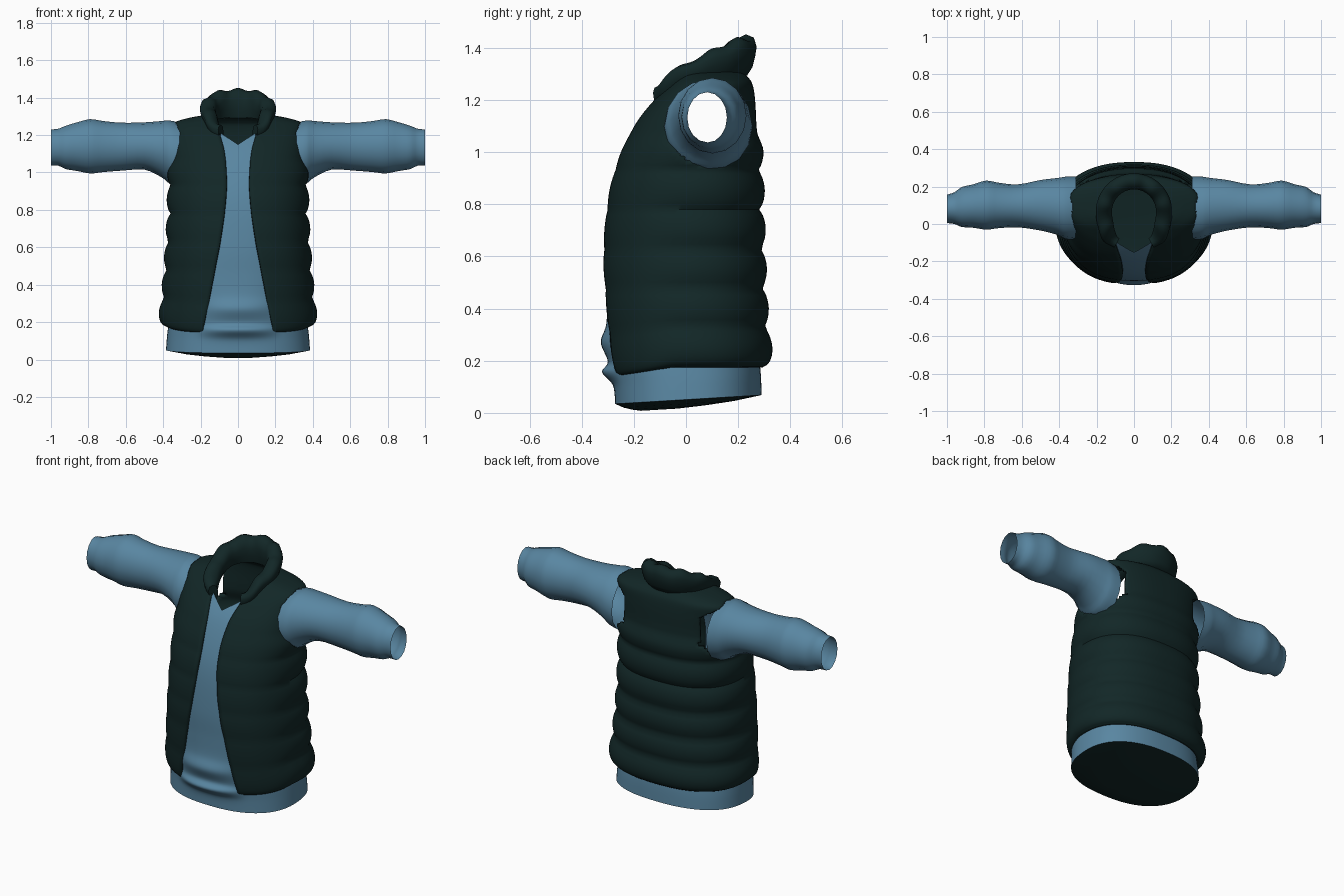
import bpy, bmesh, math
from mathutils import Vector

if "Cube" in bpy.data.objects:
    bpy.data.objects.remove(bpy.data.objects["Cube"])


def material(name, rgb):
    m = bpy.data.materials.new(name)
    m.use_nodes = True
    m.diffuse_color = (*rgb, 1)
    m.node_tree.nodes["Principled BSDF"].inputs["Base Color"].default_value = (*rgb, 1)
    return m


DARK = material("dark green padding", (0.006, 0.02, 0.02))
BLUE = material("blue cloth", (0.10, 0.24, 0.36))


def finish(bm, name, mat, angle=50):
    """Turn a bmesh into a smooth shaded object."""
    bmesh.ops.recalc_face_normals(bm, faces=bm.faces)
    me = bpy.data.meshes.new(name)
    bm.to_mesh(me)
    bm.free()
    me.materials.append(mat)
    me.shade_smooth()
    me.set_sharp_from_angle(angle=math.radians(angle))
    ob = bpy.data.objects.new(name, me)
    bpy.context.collection.objects.link(ob)
    return ob


def spline(rows, steps):
    """Catmull-Rom interpolation through a list of rows."""
    out = []
    for i in range(len(rows) - 1):
        quad = [rows[max(0, min(len(rows) - 1, i + k))] for k in (-1, 0, 1, 2)]
        for s in range(steps):
            t = s / steps
            out.append([b + t * ((c - a) + t * (2*a - 5*b + 4*c - d + t * (3*b - a - 3*c + d))) / 2
                        for a, b, c, d in zip(*quad)])
    return out + [list(rows[-1])]


def skin(rings, closed):
    """Join successive rings of points with quads."""
    bm = bmesh.new()
    vs = [[bm.verts.new(p) for p in r] for r in rings]
    n = len(vs[0])
    for a, b in zip(vs, vs[1:]):
        for i in range(n if closed else n - 1):
            j = (i + 1) % n
            bm.faces.new((a[i], a[j], b[j], b[i]))
    return bm, vs


def spow(v, p):
    return math.copysign(abs(v) ** p, v)


def oval(hw, yf, yb, a, n=2.4):
    """Point on a rounded body section; angle 0 is the front."""
    mid, half = (yf + yb) / 2, (yb - yf) / 2
    return hw * spow(math.sin(a), 2 / n), mid - half * spow(math.cos(a), 2 / n)


def ramp(v, lo, hi):
    t = max(0, min(1, (v - lo) / (hi - lo)))
    return t * t * (3 - 2 * t)


# Padded vest: height, half width, front, back, half opening
VEST = [(.175, .375, -.26, .29, .165), (.205, .402, -.29, .31, .185),
        (.38, .387, -.31, .295, .145), (.6, .37, -.318, .285, .10),
        (.8, .36, -.30, .28, .07), (.95, .358, -.265, .275, .06),
        (1.1, .358, -.20, .27, .07), (1.2, .358, -.125, .265, .095),
        (1.26, .35, -.06, .255, .11), (1.29, .27, -.03, .235, .12),
        (1.31, .16, -.02, .21, .12)]
SEGS = 110
rings = []
for z, hw, yf, yb, gap in spline(VEST, 9):
    start = math.asin(min(1, gap / hw) ** 1.2)
    puff = .024 * abs(math.sin(math.pi * (z - .33) / .15)) ** .7 * (1 - ramp(z, 1.0, 1.12))
    ring = []
    for i in range(SEGS + 1):
        a = start + (2 * math.pi - 2 * start) * i / SEGS
        x, y = oval(hw, yf, yb, a)
        w = puff * (.2 + .8 * ramp(y, -.22, .05))
        out = Vector((x, y * 1.3 - .02)).normalized() * w
        drop = .045 * min(0, y + .05) / .25 * (1 - ramp(z, .2, .5))
        ring.append((x + out.x, y + out.y, z + drop))
    rings.append(ring)
bm, _ = skin(rings, False)


def in_armhole(f):
    c = f.calc_center_median()
    return abs(c.x) > .25 and ((c.y - .09) / .158) ** 2 + ((c.z - 1.11) / .162) ** 2 < 1


bmesh.ops.delete(bm, geom=[f for f in bm.faces if in_armhole(f)], context='FACES')
vest = finish(bm, "padded_vest", DARK)
solid = vest.modifiers.new("thickness", 'SOLIDIFY')
solid.thickness = .022
solid.offset = -1

# Shirt body: height, half width, front, back, belly fold depth
SHIRT = [(.055, .385, -.272, .29, 0), (.12, .38, -.275, .288, .005),
         (.165, .375, -.28, .285, .042), (.20, .37, -.28, .28, .02),
         (.27, .36, -.285, .27, .042), (.34, .355, -.29, .26, .016),
         (.45, .35, -.298, .26, .004), (.6, .34, -.303, .25, 0),
         (.8, .33, -.286, .25, 0), (.95, .33, -.25, .25, 0),
         (1.1, .33, -.185, .25, 0), (1.2, .32, -.11, .24, 0), (1.25, .3, -.06, .23, 0)]
rings = []
for z, hw, yf, yb, fold in spline(SHIRT, 6):
    ring = []
    for i in range(80):
        x, y = oval(hw, yf, yb, 2 * math.pi * i / 80)
        if y < 0:
            y -= fold * max(0, 1 - (x / .22) ** 2)
        ring.append((x, y, z + (.06 * y - .004) * (1 - ramp(z, .05, .25))))
    rings.append(ring)
hem = rings[0]
bm, _ = skin(rings, True)
# V neckline: split along two sloping planes, then drop what lies above
for s in (-1, 1):
    bmesh.ops.bisect_plane(bm, geom=bm.verts[:] + bm.edges[:] + bm.faces[:],
                           plane_co=(0, 0, 1.15), plane_no=(-.65 * s, 0, 1))


def hidden(f):
    c = f.calc_center_median()
    return c.z > 1.15 + .65 * abs(c.x) or (c.z > .4 and (c.y > -.04 or abs(c.x) > .25))


bmesh.ops.delete(bm, geom=[f for f in bm.faces if hidden(f)], context='FACES')
finish(bm, "shirt_body", BLUE)

# Dark lining that closes the bottom
low = Vector((0, -.14, .002))
rings = []
for k in range(5):
    t = k / 4
    rings.append([Vector(p) * (1 - t) + low * t - Vector((0, 0, .012 * math.sin(math.pi * t)
                  * (1 - t))) for p in hem])
bm, vs = skin(rings[:-1], True)
bm.faces.new(vs[-1])
finish(bm, "bottom_lining", DARK)

# Sleeves: distance out, bottom, top, front, back
SLEEVE = [(.31, .925, 1.265, -.085, .255), (.365, .94, 1.278, -.08, .253),
          (.41, .975, 1.275, -.058, .246), (.5, 1.015, 1.268, -.035, .235),
          (.62, 1.01, 1.266, -.018, .212), (.72, 1.002, 1.275, -.022, .22),
          (.79, .995, 1.285, -.03, .232), (.86, 1.008, 1.268, -.02, .212),
          (.92, 1.018, 1.25, -.016, .198), (.96, 1.036, 1.234, 0, .17),
          (1.0, 1.036, 1.23, .005, .157)]
for side, name in ((1, "left_sleeve"), (-1, "right_sleeve")):
    rings = []
    for x, lo, hi, yf, yb in spline(SLEEVE, 3):
        rings.append([(side * min(x, 1), (yf + yb) / 2 + (yb - yf) / 2 * math.cos(a),
                       (lo + hi) / 2 + (hi - lo) / 2 * math.sin(a))
                      for a in (math.tau * i / 16 for i in range(16))])
    finish(skin(rings, True)[0], name, BLUE)

# Padded collar: section swept around the neck, angle 0 at the back
SECTION = [(-.02, 0), (.02, 0), (.04, .2), (.05, .45), (.056, .7), (.045, .92),
           (.015, 1), (-.018, .9), (-.03, .6), (-.03, .3)]
HEIGHTS = spline([(1.295, 1.445), (1.29, 1.435), (1.275, 1.395), (1.235, 1.335), (1.165, 1.255)], 8)
rings = []
last = len(HEIGHTS) - 1
for k in range(-last, last + 1):
    a = math.radians(150) * k / last
    lo, hi = HEIGHTS[abs(k)]
    hi += .007 * math.cos(a * 9)
    cx, cy = math.sin(a), math.cos(a)
    thin = 1 - .35 * ramp(abs(k) / last, .85, 1)
    rings.append([((.148 + r * thin) * cx + .03 * cx * ramp(-cy, .3, 1),
                   .065 + ((.15 if cy > 0 else .185) + r * thin) * cy,
                   lo + (hi - lo) * h) for r, h in SECTION])
bm, vs = skin(rings, True)
bm.faces.new(vs[0])
bm.faces.new(vs[-1])
finish(bm, "collar", DARK, 70)
